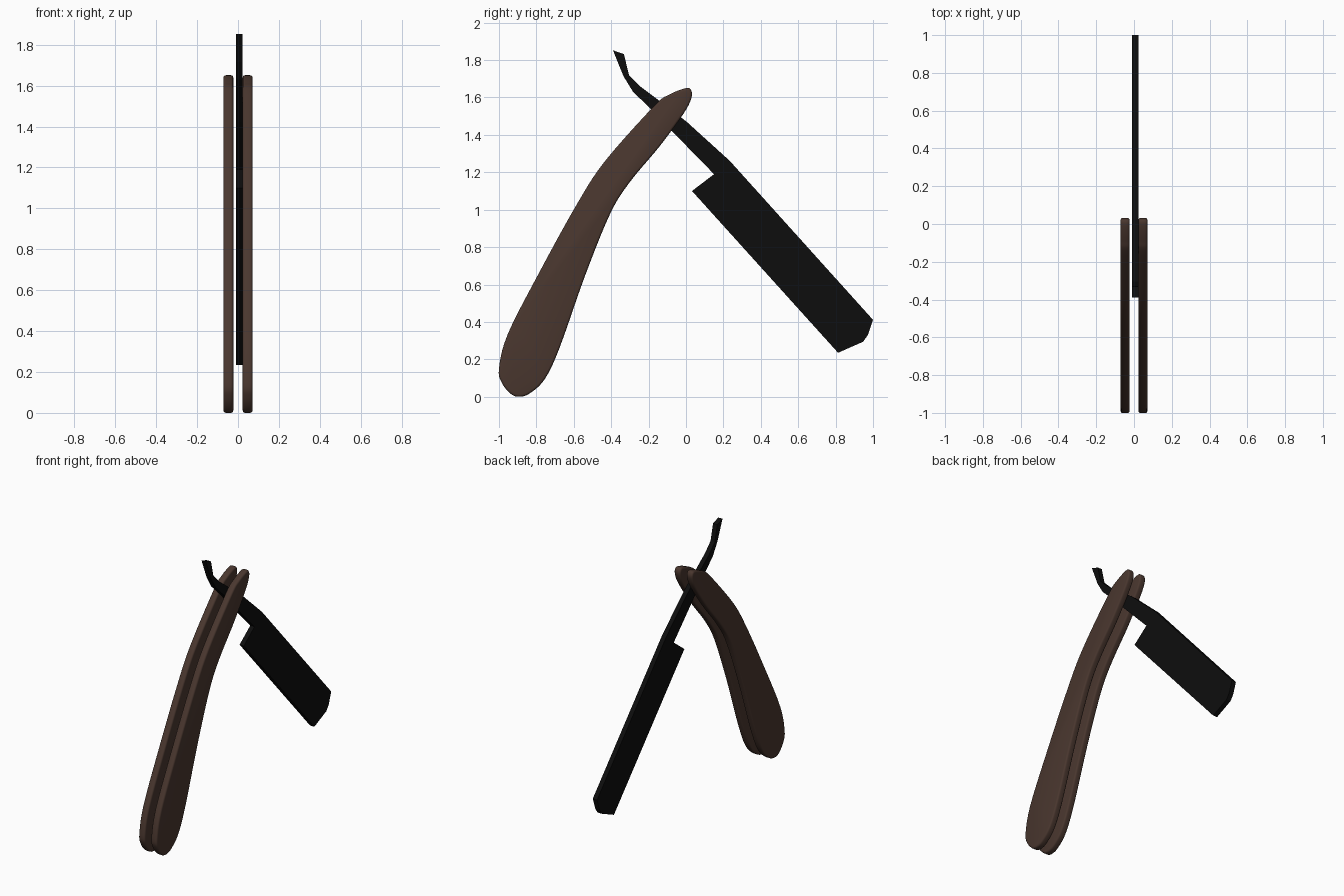
import bpy, bmesh, math
from mathutils import Vector

if "Cube" in bpy.data.objects:
    bpy.data.objects.remove(bpy.data.objects["Cube"])


def material(name, rgb):
    m = bpy.data.materials.new(name)
    m.diffuse_color = (*rgb, 1)
    m.use_nodes = True
    m.node_tree.nodes["Principled BSDF"].inputs["Base Color"].default_value = m.diffuse_color
    return m


WOOD = material("dark_brown_wood", (0.068, 0.038, 0.028))
STEEL = material("black_steel", (0.004, 0.004, 0.004))


def smooth_loop(pts, steps=5):
    """Closed Catmull-Rom curve through the points."""
    p = [Vector(q) for q in pts]
    n, out = len(p), []
    for i in range(n):
        a, b, c, d = p[i - 1], p[i], p[(i + 1) % n], p[(i + 2) % n]
        for k in range(steps):
            t = k / steps
            out.append(0.5 * (2 * b + (c - a) * t + (2 * a - 5 * b + 4 * c - d) * t**2
                              + (3 * b - a - 3 * c + d) * t**3))
    return out


def plate(name, outline, x0, x1, mat, bevel=0.0):
    """Extrude a (y, z) outline from x0 to x1, with optional rounded rims."""
    bm = bmesh.new()
    face = bm.faces.new([bm.verts.new((x0, y, z)) for y, z in outline])
    ext = bmesh.ops.extrude_face_region(bm, geom=[face])["geom"]
    bmesh.ops.translate(bm, vec=(x1 - x0, 0, 0),
                        verts=[v for v in ext if isinstance(v, bmesh.types.BMVert)])
    bmesh.ops.recalc_face_normals(bm, faces=bm.faces)
    if bevel:
        rims = [e for e in bm.edges if abs(e.verts[0].co.x - e.verts[1].co.x) < 1e-6]
        bmesh.ops.bevel(bm, geom=rims, offset=bevel, segments=3, profile=0.5,
                        affect='EDGES')
    mesh = bpy.data.meshes.new(name)
    bm.to_mesh(mesh)
    bm.free()
    mesh.materials.append(mat)
    obj = bpy.data.objects.new(name, mesh)
    bpy.context.collection.objects.link(obj)
    if bevel:
        bpy.ops.object.select_all(action='DESELECT')
        obj.select_set(True)
        bpy.context.view_layer.objects.active = obj
        bpy.ops.object.shade_smooth_by_angle(angle=math.radians(35))
    return obj


# Handle: two mirrored curved wooden plates
handle = smooth_loop([
    (0.0, 1.65), (-0.09, 1.615), (-0.17, 1.555), (-0.433, 1.26), (-0.583, 1.03),
    (-0.78, 0.673), (-0.952, 0.337), (-1.0, 0.15), (-0.985, 0.075), (-0.94, 0.018),
    (-0.895, 0.0), (-0.835, 0.018), (-0.754, 0.096), (-0.674, 0.267), (-0.54, 0.646),
    (-0.406, 0.977), (-0.30, 1.148), (-0.14, 1.34), (-0.011, 1.517), (0.028, 1.595),
    (0.028, 1.637)])
for side, label in ((-1, "left"), (1, "right")):
    plate("handle_" + label, handle, side * 0.023, side * 0.071, WOOD, 0.012)

# Blade with its shank and bent tail, one flat piece of steel
blade = [
    (-0.39, 1.852), (-0.332, 1.832), (-0.305, 1.72), (-0.241, 1.656), (-0.134, 1.576),
    (0.005, 1.469), (0.235, 1.26), (1.0, 0.411), (0.973, 0.331), (0.947, 0.294),
    (0.813, 0.235), (0.032, 1.1), (0.15, 1.19), (-0.075, 1.42), (-0.182, 1.533),
    (-0.283, 1.63), (-0.335, 1.715)]
plate("blade", blade, -0.010, 0.023, STEEL)
